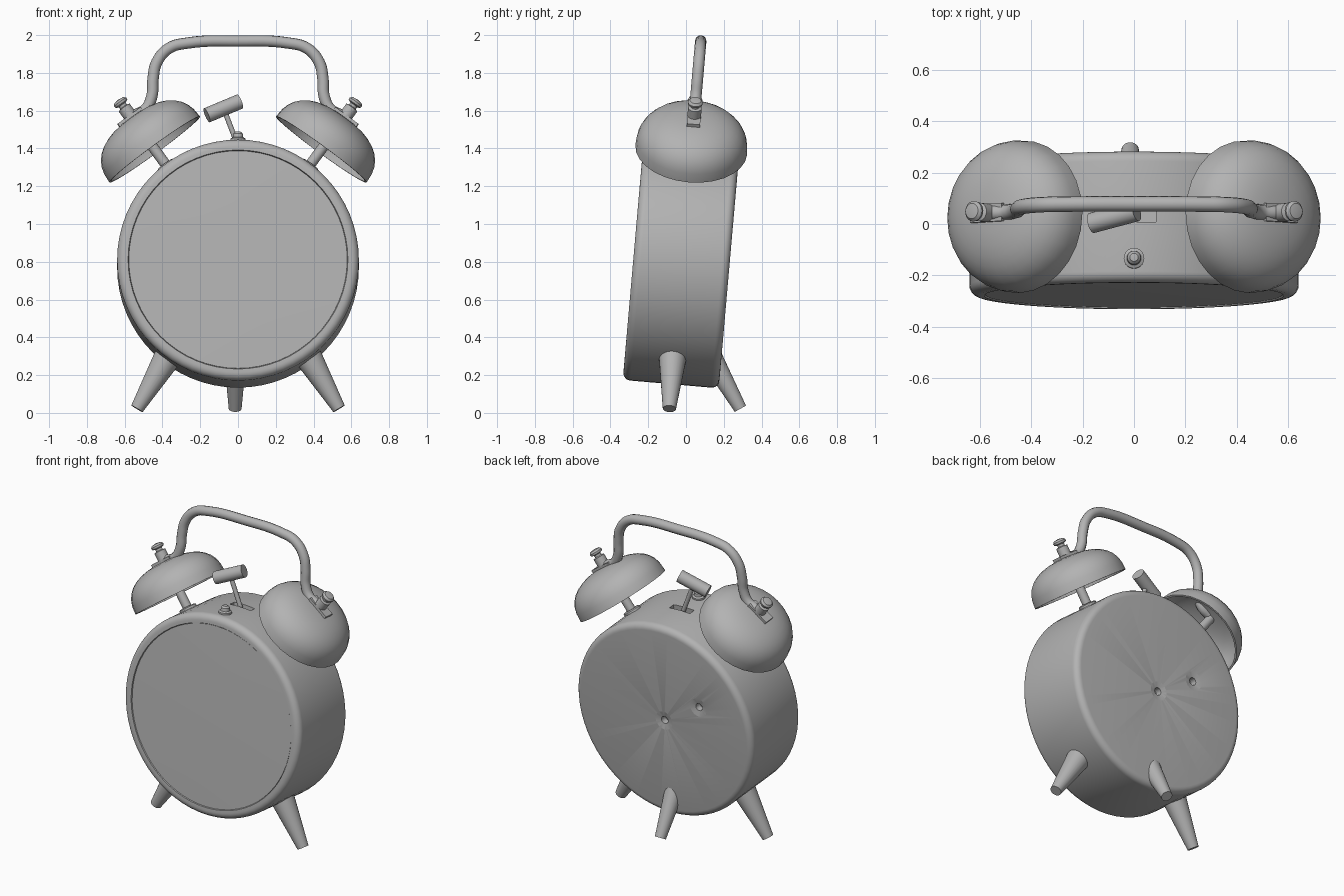
import bpy, bmesh, math
from mathutils import Matrix, Vector

cube = bpy.data.objects.get("Cube")
if cube:
    bpy.data.objects.remove(cube, do_unlink=True)

grey = bpy.data.materials.new("plain_grey")
grey.use_nodes = True
TONE = (0.45, 0.45, 0.45, 1)
grey.diffuse_color = TONE
grey.node_tree.nodes["Principled BSDF"].inputs["Base Color"].default_value = TONE

# The clock leans back about the centre of its case
LEAN = Matrix.Translation((0, -0.025, 0.79)) @ Matrix.Rotation(math.radians(-5), 4, 'X')
WORLD = Matrix.Identity(4)
R, HALF = 0.64, 0.255
BELL_ANGLE = math.radians(36)


def finish(obj, angle=35):
    obj.data.materials.append(grey)
    bpy.ops.object.select_all(action='DESELECT')
    obj.select_set(True)
    bpy.context.view_layer.objects.active = obj
    bpy.ops.object.shade_smooth_by_angle(angle=math.radians(angle))
    return obj


def add_mesh(name, bm, frame):
    bmesh.ops.recalc_face_normals(bm, faces=bm.faces)
    mesh = bpy.data.meshes.new(name)
    bm.to_mesh(mesh)
    bm.free()
    mesh.transform(frame)
    obj = bpy.data.objects.new(name, mesh)
    bpy.context.collection.objects.link(obj)
    return finish(obj)


def lathe(name, profile, origin, axis, segs=24, frame=LEAN):
    """Turn a (radius, height) profile around an axis; ends close by caps or poles."""
    bm = bmesh.new()
    rings = []
    for r, h in profile:
        if r == 0:
            rings.append([bm.verts.new((0, 0, h))] * segs)
        else:
            turn = [2 * math.pi * i / segs for i in range(segs)]
            rings.append([bm.verts.new((r * math.cos(a), r * math.sin(a), h)) for a in turn])
    for low, high in zip(rings, rings[1:]):
        for i in range(segs):
            j = (i + 1) % segs
            bm.faces.new(dict.fromkeys((low[i], low[j], high[j], high[i])))
    for ring, (r, h) in ((rings[0], profile[0]), (rings[-1], profile[-1])):
        if r:
            bm.faces.new(ring)
    turn = Vector(axis).to_track_quat('Z', 'Y').to_matrix().to_4x4()
    return add_mesh(name, bm, frame @ Matrix.Translation(origin) @ turn)


def rod(name, a, b, r1, r2, segs=20, frame=LEAN):
    a, b = Vector(a), Vector(b)
    return lathe(name, [(r1, 0), (r2, (b - a).length)], a, b - a, segs, frame)


def box(name, size, place):
    bm = bmesh.new()
    bmesh.ops.create_cube(bm, size=1, matrix=Matrix.Diagonal((*size, 1)))
    return add_mesh(name, bm, LEAN @ place)


def cut(target, cutter):
    cutter.hide_render = True
    mod = target.modifiers.new("cut", 'BOOLEAN')
    mod.operation, mod.object, mod.solver = 'DIFFERENCE', cutter, 'EXACT'
    bpy.context.view_layer.objects.active = target
    bpy.ops.object.modifier_apply(modifier=mod.name)
    bpy.data.objects.remove(cutter, do_unlink=True)


# Case: a drum with rounded edges and a shallow seat for the front disc
def corner(radius, sign):
    steps = [i * math.pi / 12 for i in range(7)]
    pts = [(R - radius + radius * math.sin(a),
            sign * (HALF - radius + radius * math.cos(a))) for a in steps]
    return pts if sign < 0 else pts[::-1]


front = [(0, -HALF + 0.012), (0.578, -HALF + 0.012), (0.582, -HALF)]
case = lathe("case", front + corner(0.04, -1) + corner(0.04, 1) + [(0, HALF)],
             (0, 0, 0), (0, 1, 0), 64)
lathe("front_disc", [(0.578, 0), (0.578, 0.008), (0.3, 0.012), (0, 0.013)],
      (0, -HALF + 0.013, 0), (0, -1, 0), 64)

# Slot for the hammer, and two key holes in the back
cut(case, box("slot_cutter", (0.15, 0.045, 0.12), Matrix.Translation((0.01, 0, R))))
for x, z in ((0, 0), (-0.26, 0.16)):
    cut(case, lathe("hole_cutter", [(0.024, -0.05), (0.024, -0.008), (0.07, 0.002)],
                    (x, HALF, z), (0, 1, 0)))
finish(case)

# Bells with their stems, nuts and handle tabs
N = 2.5


def dome(radius, height, steps=9):
    angles = [i * math.pi / 2 / steps for i in range(steps + 1)]
    pts = [(radius * math.cos(a) ** (2 / N), height * math.sin(a) ** (2 / N)) for a in angles]
    pts[-1] = (0, height)
    return pts


for side, label in ((1, "left"), (-1, "right")):
    axis = Vector((side * math.sin(BELL_ANGLE), 0, math.cos(BELL_ANGLE)))
    lathe(label + "_bell", dome(0.285, 0.198)[::-1] + dome(0.297, 0.21), axis * 0.75, axis, 28)
    rod(label + "_bell_stem", axis * 0.62, axis * 0.955, 0.028, 0.028)
    lathe(label + "_stem_flange", [(0.055, 0), (0.055, 0.03), (0.045, 0.036)],
          axis * 0.62, axis)
    lathe(label + "_nut", [(0.036, 0), (0.036, 0.07), (0.022, 0.075), (0.022, 0.088),
                           (0.038, 0.094), (0.04, 0.106), (0.03, 0.118), (0, 0.123)],
          axis * 0.955, axis)
    tilt = Matrix.Rotation(side * BELL_ANGLE, 4, 'Y')
    box(label + "_handle_tab", (0.15, 0.07, 0.018),
        tilt @ Matrix.Translation((side * 0.005, 0, 0.965)))

# Carrying handle
half_path = [(0.545, 0.79), (0.49, 0.82), (0.456, 0.89), (0.45, 0.98),
             (0.43, 1.07), (0.365, 1.145), (0.27, 1.172)]
path = [(-x, z) for x, z in half_path] + [(0, 1.183)] + half_path[::-1]
curve = bpy.data.curves.new("handle", 'CURVE')
curve.dimensions = '3D'
curve.bevel_depth, curve.bevel_resolution, curve.resolution_u = 0.03, 4, 6
curve.use_fill_caps = True
spline = curve.splines.new('BEZIER')
spline.bezier_points.add(len(path) - 1)
for point, (x, z) in zip(spline.bezier_points, path):
    point.co = (x, 0, z)
    point.handle_left_type = point.handle_right_type = 'AUTO'
handle = bpy.data.objects.new("handle", curve)
bpy.context.collection.objects.link(handle)
handle.matrix_world = LEAN
bpy.ops.object.select_all(action='DESELECT')
handle.select_set(True)
bpy.context.view_layer.objects.active = handle
bpy.ops.object.convert(target='MESH')
finish(bpy.context.view_layer.objects.active)

# Hammer and the button in front of it
rod("hammer_rod", (0.01, 0, 0.6), (-0.075, -0.02, 0.82), 0.014, 0.014, 12)
rod("hammer_head", (-0.165, -0.04, 0.785), (0.01, 0, 0.862), 0.04, 0.04)
lathe("top_button", [(0.04, 0), (0.04, 0.02), (0.028, 0.026), (0.026, 0.045),
                     (0.016, 0.056), (0, 0.058)], (0, -0.165, R - 0.01), (0, 0, 1))

# Tapered legs
for side, label in ((1, "left"), (-1, "right")):
    rod(label + "_front_leg", (side * 0.37, -0.07, 0.30), (side * 0.535, -0.088, 0.022),
        0.074, 0.035, 24, WORLD)
rod("back_leg", (-0.015, 0.13, 0.30), (-0.015, 0.288, 0.022), 0.06, 0.034, 24, WORLD)
